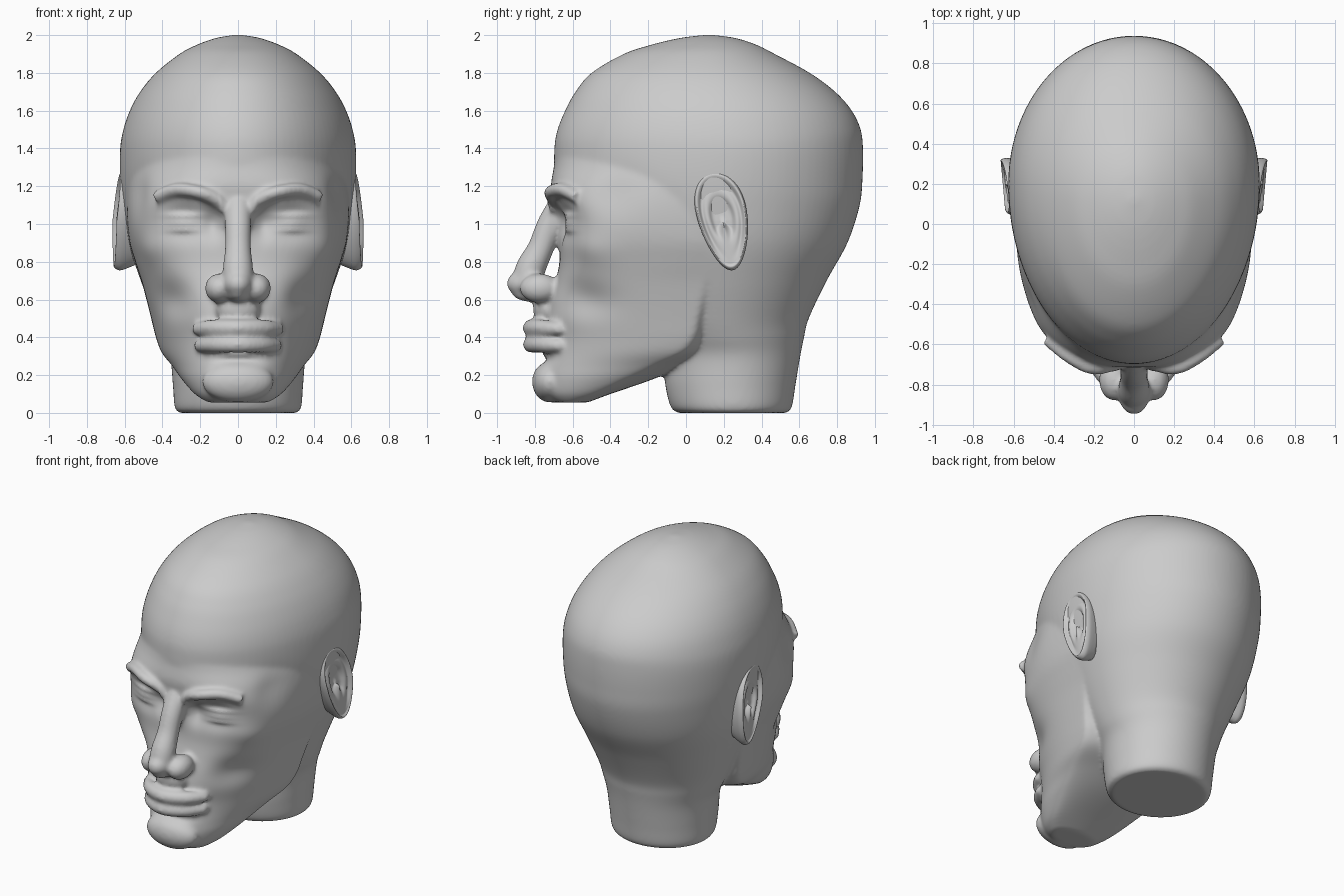
import bpy, bmesh, math
from mathutils import Matrix, Vector

cube = bpy.data.objects.get("Cube")
if cube:
    bpy.data.objects.remove(cube)

grey = bpy.data.materials.new("plain_grey")
grey.use_nodes = True
grey.diffuse_color = (0.6, 0.6, 0.6, 1)
grey.node_tree.nodes["Principled BSDF"].inputs["Base Color"].default_value = (0.6, 0.6, 0.6, 1)


def finish(name, bm):
    """Turn a bmesh into a smooth grey object."""
    bmesh.ops.recalc_face_normals(bm, faces=bm.faces)
    mesh = bpy.data.meshes.new(name)
    bm.to_mesh(mesh)
    bm.free()
    mesh.materials.append(grey)
    mesh.shade_smooth()
    obj = bpy.data.objects.new(name, mesh)
    bpy.context.collection.objects.link(obj)
    return obj


def spline(rows, steps=6):
    """Catmull-Rom through tuples of any length."""
    pts = [Vector(r) for r in rows]
    pts = [pts[0]] + pts + [pts[-1]]
    out = []
    for a, b, c, d in zip(pts, pts[1:], pts[2:], pts[3:]):
        for k in range(steps):
            t = k / steps
            out.append(b + (c - a) * (t / 2) + (2 * a - 5 * b + 4 * c - d) * (t * t / 2)
                       + (3 * b - a - 3 * c + d) * (t ** 3 / 2))
    return out + [pts[-1]]


def skin(bm, rings):
    """Bridge rings of points and close both ends."""
    rings = [[bm.verts.new(p) for p in ring] for ring in rings]
    for a, b in zip(rings, rings[1:]):
        for i in range(len(a)):
            j = (i + 1) % len(a)
            bm.faces.new((a[i], a[j], b[j], b[i]))
    bm.faces.new(rings[0][::-1])
    bm.faces.new(rings[-1])


def loft(name, rows, n=96):
    """Rows: height, front y, back y, y of widest point, half width, front roundness."""
    bm, rings = bmesh.new(), []
    for z, front, back, mid, w, p in spline(rows):
        ring = []
        for i in range(n):
            a = math.tau * i / n
            s, c = math.sin(a), math.cos(a)
            e = 2 / p if s < 0 else 1
            x = w * math.copysign(abs(c) ** e, c)
            y = mid + (back - mid) * s if s >= 0 else mid - (mid - front) * abs(s) ** e
            ring.append((x, y, z))
        rings.append(ring)
    skin(bm, rings)
    return finish(name, bm)


def ellipsoid(name, loc, size):
    bm = bmesh.new()
    bmesh.ops.create_uvsphere(bm, u_segments=32, v_segments=20, radius=1,
                              matrix=Matrix.Translation(loc) @ Matrix.Diagonal((*size, 1)))
    return finish(name, bm)


def tube(name, rows, n=16):
    """Rows: x, y, z, radius."""
    pts, bm, rings = spline(rows), bmesh.new(), []
    for i, p in enumerate(pts):
        q = pts[min(i + 1, len(pts) - 1)].xyz - pts[max(i - 1, 0)].xyz
        rot = q.to_track_quat("Z", "Y")
        rings.append([p.xyz + rot @ Vector((p.w * math.cos(math.tau * k / n),
                                            p.w * math.sin(math.tau * k / n), 0)) for k in range(n)])
    skin(bm, rings)
    return finish(name, bm)


# Cranium and neck
parts = [loft("cranium", [
    (0, -.04, .53, .25, .31, 2), (.03, -.08, .56, .25, .335, 2), (.15, -.11, .58, .25, .345, 2),
    (.3, -.12, .605, .25, .36, 2), (.4, -.15, .625, .22, .4, 2), (.5, -.2, .65, .2, .44, 2),
    (.7, -.35, .745, .2, .515, 2), (.9, -.5, .855, .2, .58, 2), (1.1, -.62, .92, .2, .612, 2),
    (1.25, -.69, .935, .2, .625, 2), (1.4, -.697, .937, .2, .624, 2), (1.5, -.68, .925, .19, .607, 2),
    (1.6, -.64, .878, .18, .573, 2), (1.7, -.585, .79, .16, .518, 2), (1.8, -.5, .655, .14, .435, 2),
    (1.9, -.33, .47, .12, .31, 2), (1.95, -.18, .37, .12, .215, 2),
    (1.985, -.03, .26, .12, .115, 2), (2.001, .1, .14, .12, .02, 2)])]

# Face and jaw
parts.append(loft("face", [
    (.055, -.7, -.52, -.6, .16, 2), (.1, -.77, -.4, -.5, .23, 2), (.18, -.79, -.17, -.35, .3, 2),
    (.25, -.78, -.02, -.2, .35, 2), (.32, -.76, .1, -.05, .405, 2), (.4, -.74, .14, .02, .435, 2.1),
    (.5, -.74, .15, .05, .46, 2.25), (.6, -.72, .2, .07, .485, 2.45), (.7, -.69, .25, .1, .512, 2.7),
    (.8, -.67, .35, .15, .545, 2.9), (.9, -.67, .5, .2, .575, 3.1), (1, -.68, .6, .2, .588, 3.2),
    (1.1, -.7, .65, .2, .592, 3.1), (1.2, -.715, .65, .2, .59, 2.7), (1.3, -.7, .6, .2, .585, 2.3),
    (1.4, -.685, .6, .2, .575, 2.05), (1.48, -.63, .6, .2, .53, 2)]))

# Nose, upper lip base and chin
parts += [
    tube("nose_bridge", [(0, -.62, 1.14, .08), (0, -.68, 1.06, .074), (0, -.727, .98, .07),
                         (0, -.77, .87, .07), (0, -.82, .77, .08), (0, -.845, .69, .08)]),
    ellipsoid("nose_tip", (0, -.855, .685), (.075, .095, .07)),
    ellipsoid("septum", (0, -.79, .63), (.065, .13, .045)),
    ellipsoid("philtrum", (0, -.72, .55), (.12, .09, .09)),
    ellipsoid("chin", (0, -.72, .165), (.19, .095, .11))]

# Lips
for name, z, r, w in (("upper_lip", .45, .045, .215), ("lower_lip", .362, .044, .205)):
    parts.append(tube(name, [(-w - .025, -.655, z - .005, .012), (-w, -.675, z - .005, r * .75),
                             (-w * .6, -.77, z, r), (0, -.82, z, r), (w * .6, -.77, z, r),
                             (w, -.675, z - .005, r * .75), (w + .025, -.655, z - .005, .012)]))

# Mirrored soft features
for side, s in (("left", 1), ("right", -1)):
    parts += [
        ellipsoid(side + "_nostril", (s * .1, -.775, .66), (.075, .105, .078)),
        tube(side + "_brow", [(s * .05, -.67, 1.06, .04), (s * .12, -.705, 1.13, .038),
                              (s * .22, -.715, 1.17, .036), (s * .33, -.655, 1.18, .036),
                              (s * .43, -.575, 1.14, .036)])]

# Fuse the parts into one skin
for o in bpy.context.selected_objects:
    o.select_set(False)
for o in parts:
    o.select_set(True)
head = parts[0]
bpy.context.view_layer.objects.active = head
bpy.ops.object.join()
head.name = head.data.name = "head"
remesh = head.modifiers.new("fuse", "REMESH")
remesh.mode, remesh.voxel_size, remesh.use_smooth_shade = "VOXEL", .0125, True
soften = head.modifiers.new("soften", "SMOOTH")
soften.factor, soften.iterations = .5, 10
for m in ("fuse", "soften"):
    bpy.ops.object.modifier_apply(modifier=m)

# Sculpted dents and swellings: centre, reach, push (mirrored in x)
dents = [((.28, -.66, 1.02), (.15, .15, .09), (0, .065, 0)),    # eye socket
         ((.13, -.68, 1.0), (.05, .08, .08), (0, .03, 0)),      # inner corner
         ((.29, -.64, 1.005), (.09, .2, .045), (0, -.045, 0)),  # eyeball
         ((.29, -.64, 1.045), (.09, .2, .016), (0, -.014, 0)),  # upper lid
         ((.29, -.64, .965), (.08, .2, .014), (0, -.01, 0)),    # lower lid
         ((.46, -.5, .86), (.1, .16, .09), (.012, -.015, 0)),   # cheekbone
         ((.36, -.55, .6), (.12, .2, .1), (-.025, .025, 0)),    # cheek hollow
         ((.54, -.4, 1.15), (.08, .14, .12), (-.02, 0, 0)),     # temple
         ((0, -.78, .28), (.14, .08, .025), (0, .03, 0))]       # chin crease
for v in head.data.vertices:
    if v.co.y > .2 or (v.co.y < -.71 and abs(v.co.x) < .1 and v.co.z > .5):
        continue
    move, s = Vector(), math.copysign(1, v.co.x)
    for c, r, push in dents:
        d = sum(((abs(v.co.x) if k == 0 else v.co[k]) - c[k]) ** 2 / r[k] ** 2 for k in range(3))
        move += Vector(push) * math.exp(-d)
    v.co += Vector((move.x * s, move.y, move.z))
head.data.materials.clear()
head.data.materials.append(grey)
head.data.shade_smooth()

# Ears: rings run from the hollow, over the rim, to the root
ear_rings = [(.05, .008), (.35, .01), (.5, .03), (.62, .034), (.76, .026), (.87, .046),
             (.94, .05), (.99, .034), (1, .008), (.9, -.06)]
for side, s in (("left", 1), ("right", -1)):
    bm, rings = bmesh.new(), []
    for r, h in spline(ear_rings, 3):
        ring = []
        for i in range(56):
            a = math.tau * i / 56
            up, out = math.cos(a), math.sin(a)
            y = .195 - .045 * up * r + .132 * (1 + .22 * up) * out * r
            lobe = min(1, max(0, -up - .45) * 1.8)
            height = h + (.04 - h) * lobe if h >= 0 and r < .9 else h
            x = .603 - .025 * max(up, 0) * r + .09 * (y - .2) + height
            ring.append((s * x, y, 1.018 + .262 * up * r))
        rings.append(ring)
    skin(bm, rings)
    finish(side + "_ear", bm)
